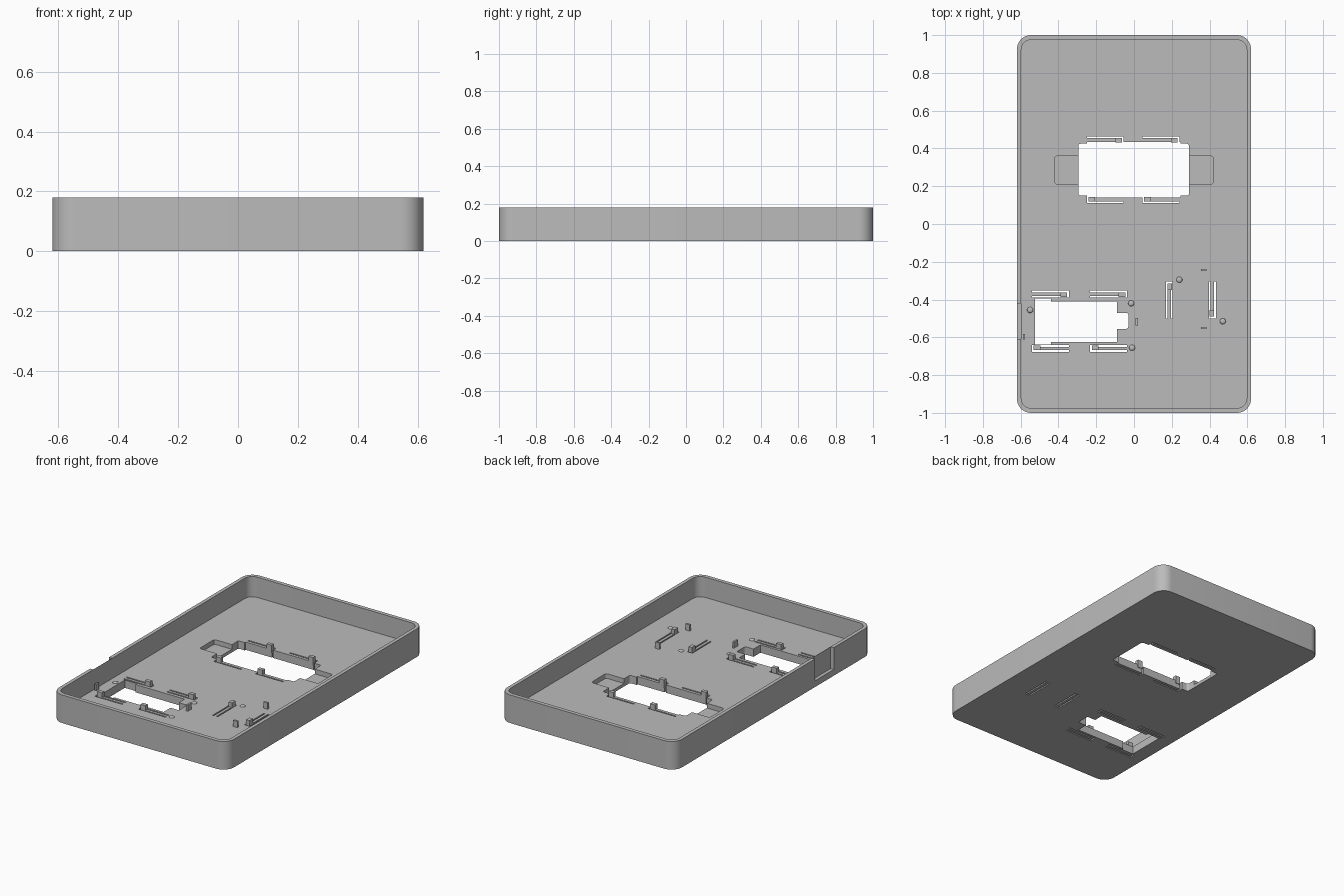
import bpy
import bmesh
from math import cos, sin, pi

if "Cube" in bpy.data.objects:
    bpy.data.objects.remove(bpy.data.objects["Cube"])

FLOOR, TOP = 0.05, 0.18

grey = bpy.data.materials.new("plain_grey")
grey.use_nodes = True
grey.diffuse_color = (0.5, 0.5, 0.5, 1)
grey.node_tree.nodes["Principled BSDF"].inputs["Base Color"].default_value = (0.5, 0.5, 0.5, 1)


def prism(name, outline, z0, z1):
    """Extrude a flat outline between two heights."""
    bm = bmesh.new()
    face = bm.faces.new([bm.verts.new((x, y, z0)) for x, y in outline])
    ext = bmesh.ops.extrude_face_region(bm, geom=[face])
    for v in ext["geom"]:
        if isinstance(v, bmesh.types.BMVert):
            v.co.z = z1
    bmesh.ops.recalc_face_normals(bm, faces=bm.faces)
    mesh = bpy.data.meshes.new(name)
    bm.to_mesh(mesh)
    bm.free()
    mesh.materials.append(grey)
    ob = bpy.data.objects.new(name, mesh)
    bpy.context.collection.objects.link(ob)
    return ob


def rect(x0, x1, y0, y1):
    x0, x1 = sorted((x0, x1))
    y0, y1 = sorted((y0, y1))
    return [(x0, y0), (x1, y0), (x1, y1), (x0, y1)]


def rounded(x0, x1, y0, y1, r, n=10):
    pts = []
    corners = [(x1 - r, y1 - r), (x0 + r, y1 - r), (x0 + r, y0 + r), (x1 - r, y0 + r)]
    for k, (cx, cy) in enumerate(corners):
        for i in range(n + 1):
            a = (k + i / n) * pi / 2
            pts.append((cx + r * cos(a), cy + r * sin(a)))
    return pts


def activate(ob):
    bpy.ops.object.select_all(action="DESELECT")
    ob.select_set(True)
    bpy.context.view_layer.objects.active = ob


tray = prism("tray", rounded(-0.62, 0.62, -1, 1, 0.075), 0, TOP)


def cut(outline, z0=-0.1, z1=0.3):
    cutter = prism("cutter", outline, z0, z1)
    cutter.hide_render = True
    activate(tray)
    mod = tray.modifiers.new("cut", "BOOLEAN")
    mod.operation, mod.solver, mod.object = "DIFFERENCE", "EXACT", cutter
    bpy.ops.object.modifier_apply(modifier=mod.name)
    bpy.data.objects.remove(cutter)


# Hollow interior and cable notch in the right wall
cut(rounded(-0.597, 0.597, -0.975, 0.975, 0.052), FLOOR)
cut(rect(-0.7, -0.598, -0.61, -0.42), 0.04)

# Shallow pocket and the large window through it
cut(rounded(-0.42, 0.42, 0.21, 0.36, 0.015, 3), 0.02)
cut(rounded(-0.295, 0.292, 0.15, 0.425, 0.012, 3))
cut(rect(-0.25, 0.245, 0.14, 0.435))

# Small window with a wide end and a narrow tab
cut(rect(-0.52, -0.09, -0.625, -0.41))
cut(rect(-0.525, -0.44, -0.637, -0.395))
cut(rounded(-0.12, -0.03, -0.555, -0.47, 0.012, 3))


def clip(name, start, end, across, side, along_x=True, inner_slit=True):
    """Springy tongue cut from the floor, hooked at its free end."""
    d = 1 if end > start else -1
    gap, half = 0.009, 0.009

    def place(a0, a1, b0, b1):
        b0, b1 = across + side * b0, across + side * b1
        return rect(a0, a1, b0, b1) if along_x else rect(b0, b1, a0, a1)

    cut(place(start, end, -half - gap, -half))
    cut(place(end - d * gap, end, -half - gap / 2, half + gap / 2))
    if inner_slit:
        cut(place(start, end, half, half + gap))
    tip = end - d * gap
    prism(name, place(tip - d * 0.035, tip, -half, half + 0.006), FLOOR - 0.02, FLOOR + 0.03)


# Clips around the large window
for i, x in enumerate((-0.25, 0.045)):
    clip(f"large_window_back_hook_{i}", x, x + 0.195, 0.446, -1, inner_slit=False)
    clip(f"large_window_front_hook_{i}", x + 0.195, x, 0.129, 1, inner_slit=False)

# Clips around the small window
for i, x in enumerate((-0.54, -0.232)):
    clip(f"small_window_back_hook_{i}", x, x + 0.195, -0.371, -1)
    clip(f"small_window_front_hook_{i}", x + 0.195, x, -0.659, 1)

# Pair of facing clips on the left
clip("left_pair_inner_hook", -0.5, -0.305, 0.187, 1, along_x=False)
clip("left_pair_outer_hook", -0.305, -0.5, 0.415, -1, along_x=False)

# Locating posts
for i, (x, y, w, d) in enumerate([(0.37, -0.243, 0.03, 0.012), (0.37, -0.55, 0.03, 0.012),
                                  (0.015, -0.518, 0.012, 0.04), (-0.582, -0.597, 0.012, 0.03)]):
    prism(f"locating_post_{i}", rect(x - w / 2, x + w / 2, y - d / 2, y + d / 2),
          FLOOR - 0.01, FLOOR + 0.04)

# Low round support bumps
for i, (x, y) in enumerate([(-0.01, -0.655), (-0.015, -0.42), (0.24, -0.295),
                            (0.47, -0.515), (-0.55, -0.455)]):
    bpy.ops.mesh.primitive_uv_sphere_add(segments=16, ring_count=8, radius=0.016,
                                         location=(x, y, FLOOR))
    bump = bpy.context.object
    bump.name = f"support_bump_{i}"
    bump.scale.z = 0.5
    bump.data.materials.append(grey)
    bpy.ops.object.shade_smooth()

activate(tray)
bpy.ops.object.shade_smooth_by_angle(angle=pi / 6)
